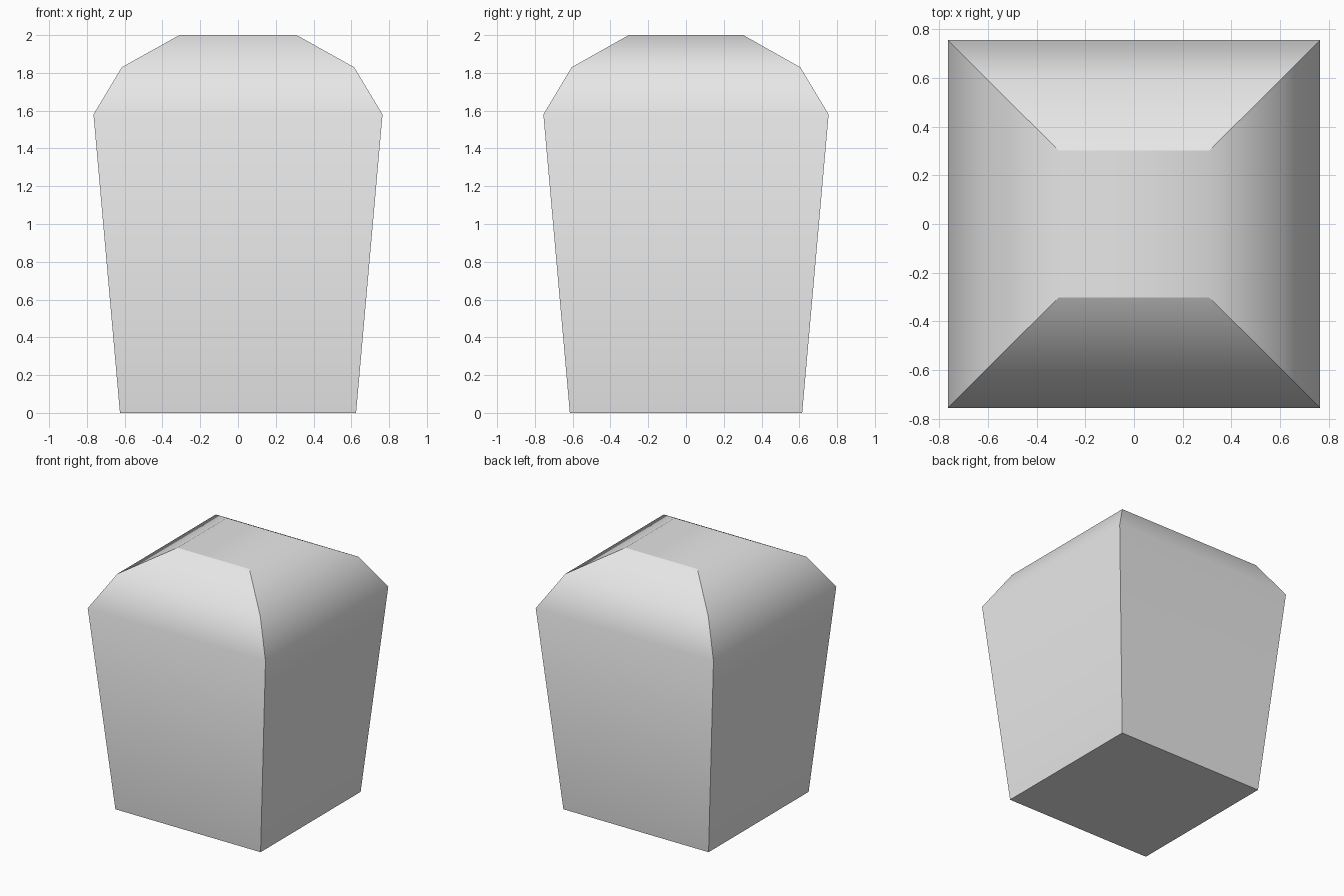
import bpy
import bmesh

cube = bpy.data.objects.get("Cube")
if cube:
    bpy.data.objects.remove(cube, do_unlink=True)

grey = bpy.data.materials.new("light_grey")
grey.use_nodes = True
colour = (0.8, 0.8, 0.8, 1.0)
grey.diffuse_color = colour
grey.node_tree.nodes["Principled BSDF"].inputs["Base Color"].default_value = colour

# Rectangular rings from base to crown: half width, half depth, height
PROFILE = [
    (0.625, 0.615, 0.0),
    (0.765, 0.755, 1.58),
    (0.615, 0.605, 1.83),
    (0.31, 0.303, 2.0),
]
CORNERS = [(-1, -1), (1, -1), (1, 1), (-1, 1)]

bm = bmesh.new()
rings = [[bm.verts.new((sx * w, sy * d, z)) for sx, sy in CORNERS]
         for w, d, z in PROFILE]

# Base, four curved sides and flat crown
bm.faces.new(reversed(rings[0]))
bm.faces.new(rings[-1])
for lower, upper in zip(rings, rings[1:]):
    for i in range(4):
        j = (i + 1) % 4
        bm.faces.new((lower[i], lower[j], upper[j], upper[i]))
        # Sharp corner running up the body
        bm.edges.get((lower[i], upper[i])).smooth = False

# Sharp base rim, and sharp front and back crown edges
for i in range(4):
    j = (i + 1) % 4
    bm.edges.get((rings[0][i], rings[0][j])).smooth = False
    if i % 2 == 0:
        bm.edges.get((rings[-1][i], rings[-1][j])).smooth = False

for face in bm.faces:
    face.smooth = True
bm.normal_update()

mesh = bpy.data.meshes.new("tapered_block")
bm.to_mesh(mesh)
bm.free()
mesh.materials.append(grey)
block = bpy.data.objects.new("tapered_block", mesh)
bpy.context.collection.objects.link(block)
